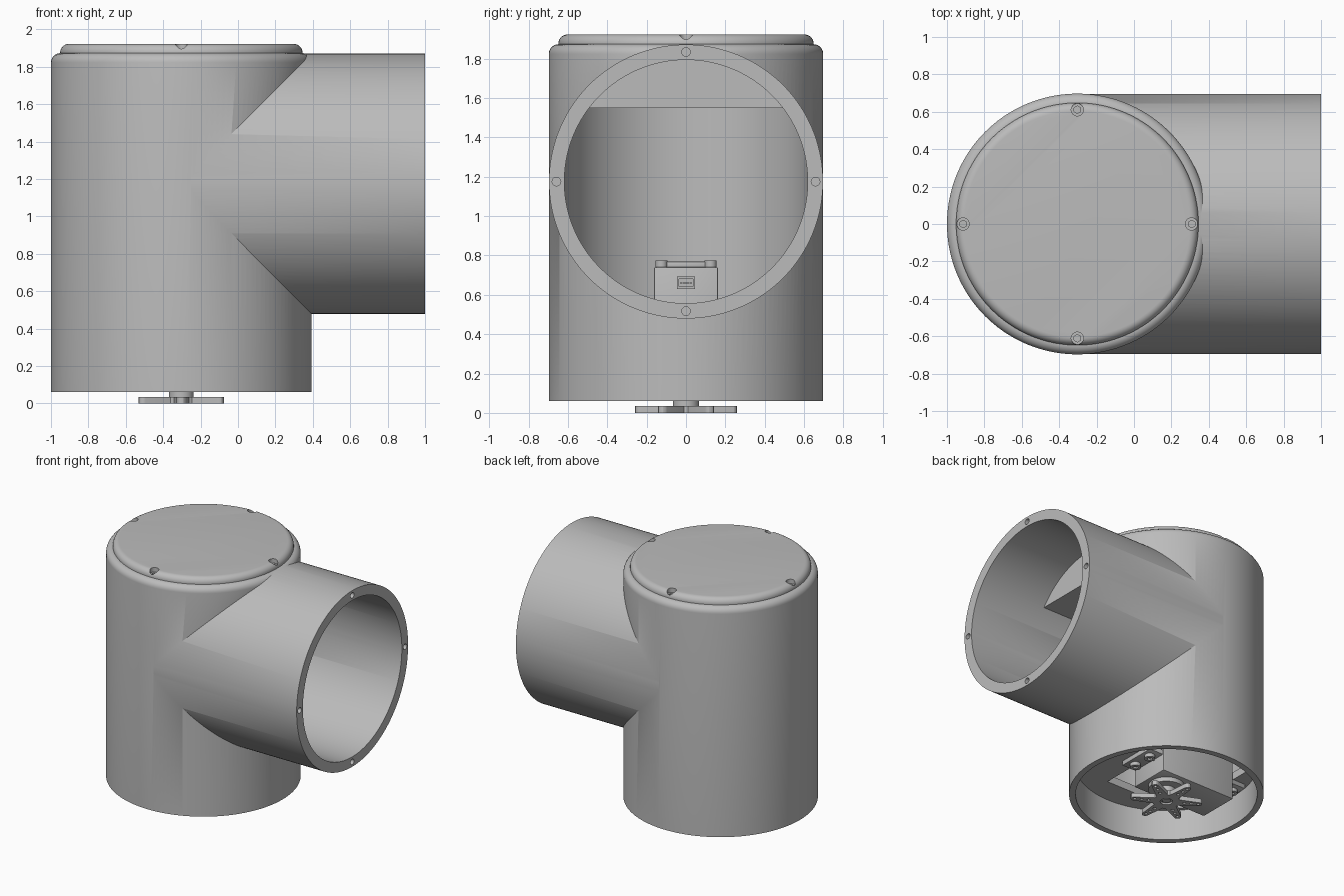
import bpy, bmesh, math
from mathutils import Matrix, Vector

if "Cube" in bpy.data.objects:
    bpy.data.objects.remove(bpy.data.objects["Cube"], do_unlink=True)

CX, PZ, R = -0.303, 1.175, 0.697      # body axis, pipe axis height, outer radius

grey = bpy.data.materials.new("plain grey")
grey.use_nodes = True
grey.diffuse_color = (0.5, 0.5, 0.5, 1)
grey.node_tree.nodes["Principled BSDF"].inputs["Base Color"].default_value = (0.5, 0.5, 0.5, 1)


def make(name, bm):
    bmesh.ops.recalc_face_normals(bm, faces=bm.faces)
    me = bpy.data.meshes.new(name)
    bm.to_mesh(me)
    bm.free()
    me.materials.append(grey)
    ob = bpy.data.objects.new(name, me)
    bpy.context.scene.collection.objects.link(ob)
    return ob


def add_cyl(bm, start, end, r, n=32):
    a, b = Vector(start), Vector(end)
    turn = (b - a).to_track_quat('Z', 'Y').to_matrix().to_4x4()
    bmesh.ops.create_cone(bm, cap_ends=True, segments=n, radius1=r, radius2=r,
                          depth=(b - a).length, matrix=Matrix.Translation((a + b) / 2) @ turn)


def cyl(name, start, end, r, n=32):
    return cyls(name, [(start, end)], r, n)


def cyls(name, pairs, r, n=32):
    bm = bmesh.new()
    for a, b in pairs:
        add_cyl(bm, a, b, r, n)
    return make(name, bm)


def box(name, lo, hi, bevel=0.0):
    bm = bmesh.new()
    lo, hi = Vector(lo), Vector(hi)
    bmesh.ops.create_cube(bm, size=1, matrix=Matrix.Translation((lo + hi) / 2)
                          @ Matrix.Diagonal((*(hi - lo), 1)))
    if bevel:
        bmesh.ops.bevel(bm, geom=bm.edges[:], offset=bevel, segments=2, affect='EDGES', profile=0.5)
    return make(name, bm)


def lathe(name, profile, n=144):
    """Closed solid turned about the body axis from (radius, z) points."""
    bm = bmesh.new()
    rings = [[bm.verts.new((CX + r * math.cos(math.tau * i / n), r * math.sin(math.tau * i / n), z))
              for i in range(n)] for r, z in profile]
    for a, b in zip(rings, rings[1:]):
        for i in range(n):
            j = (i + 1) % n
            bm.faces.new((a[i], a[j], b[j], b[i]))
    bm.faces.new(rings[0])
    bm.faces.new(rings[-1])
    return make(name, bm)


def rounded(r, z0, z1, f, steps=7):
    """Profile of a disc whose top edge has a fillet."""
    arc = [math.pi / 2 * i / steps for i in range(steps + 1)]
    return [(r, z0)] + [(r - f + f * math.cos(t), z1 - f + f * math.sin(t)) for t in arc]


def combine(ob, tool, operation='DIFFERENCE'):
    mod = ob.modifiers.new("combine", 'BOOLEAN')
    mod.operation, mod.object, mod.solver = operation, tool, 'EXACT'
    dg = bpy.context.evaluated_depsgraph_get()
    me = bpy.data.meshes.new_from_object(ob.evaluated_get(dg))
    ob.modifiers.clear()
    ob.data = me
    bpy.data.objects.remove(tool, do_unlink=True)


quarter = [(1, 0), (0, 1), (-1, 0), (0, -1)]

# Elbow housing: upright body joined to a side pipe of the same size
housing = lathe("elbow_housing", rounded(R, 0.06, 1.873, 0.05))
combine(housing, cyl("pipe", (-0.25, 0, PZ), (1, 0, PZ), R - 0.001, 144), 'UNION')

# Hollow: side bore stops at a flat wall above the ceiling
bore = cyl("pipe_bore", (-0.25, 0, PZ), (1.1, 0, PZ), 0.618, 144)
combine(bore, box("wall_block", (-1, -1, 1.55), (0.43, 1, 2)))
combine(housing, bore)
combine(housing, cyl("body_bore", (CX, 0, 0.25), (CX, 0, 1.55), 0.62, 144))
combine(housing, cyl("foot_bore", (CX, 0, 0), (CX, 0, 0.3), 0.65, 144))
combine(housing, cyls("flange_holes", [((0.9, 0.658 * a, PZ + 0.658 * b), (1.1, 0.658 * a, PZ + 0.658 * b))
                                       for a, b in quarter], 0.022, 20))

# Lid with four screw recesses on its rim
lid = lathe("lid", rounded(0.648, 1.868, 1.922, 0.045))
spots = [(CX + 0.611 * a, 0.611 * b) for a, b in quarter]
combine(lid, cyls("recesses", [((x, y, 1.887), (x, y, 2)) for x, y in spots], 0.033, 24))
combine(lid, cyls("sockets", [((x, y, 1.875), (x, y, 1.9)) for x, y in spots], 0.02, 6))

# Mounting shelf inside the foot, open around the servo
shelf = cyl("servo_shelf", (CX, 0, 0.3), (CX, 0, 0.36), 0.64, 96)
combine(shelf, box("opening", (-0.80, -0.45, 0.2), (-0.13, 0.45, 0.5)))

# Servo motor
box("servo_body", (-0.79, -0.163, 0.13), (-0.14, 0.163, 0.74), 0.008)
box("servo_back_cover", (-0.76, -0.1, 0.735), (-0.17, 0.1, 0.768), 0.006)
corners = [(x, y) for x in (-0.75, -0.18) for y in (-0.125, 0.125)]
cyls("servo_case_screws", [((x, y, 0.735), (x, y, 0.775)) for x, y in corners], 0.03, 24)
tabs = box("servo_tabs", (-0.91, -0.155, 0.262), (-0.02, 0.155, 0.3), 0.005)
tab_spots = [(x, y) for x in (-0.85, -0.08) for y in (-0.08, 0.08)]
screws = cyls("tab_screws", [((x, y, 0.235), (x, y, 0.28)) for x, y in tab_spots], 0.038, 24)
combine(screws, cyls("screw_sockets", [((x, y, 0.2), (x, y, 0.25)) for x, y in tab_spots], 0.02, 6))

# Cable socket on the servo
socket = box("cable_socket", (-0.15, -0.046, 0.63), (-0.125, 0.046, 0.692))
combine(socket, box("socket_cut", (-0.136, -0.036, 0.642), (-0.1, 0.036, 0.68)))
cyls("socket_pins", [((-0.145, y, 0.66), (-0.127, y, 0.66)) for y in (-0.024, -0.008, 0.008, 0.024)], 0.006, 8)

# Output boss, shaft and six armed horn
cyl("output_boss", (CX, 0, 0.095), (CX, 0, 0.14), 0.13, 48)
cyl("output_shaft", (CX, 0, 0.02), (CX, 0, 0.11), 0.066, 40)
bm = bmesh.new()
outline = []
for k in range(6):
    t = math.pi / 2 + k * math.pi / 3
    arm = [(0.09, -0.04)] + [(0.235 + 0.025 * math.cos(a), 0.025 * math.sin(a))
                             for a in [math.radians(d) for d in range(-90, 91, 30)]] + [(0.09, 0.04)]
    outline += [bm.verts.new((CX + u * math.cos(t) - v * math.sin(t),
                              u * math.sin(t) + v * math.cos(t), 0)) for u, v in arm]
face = bm.faces.new(outline)
up = bmesh.ops.extrude_face_region(bm, geom=[face])
bmesh.ops.translate(bm, vec=(0, 0, 0.035), verts=[v for v in up["geom"] if isinstance(v, bmesh.types.BMVert)])
horn = make("servo_horn", bm)
holes = [(CX + r * math.cos(k * math.pi / 3 + math.pi / 2), r * math.sin(k * math.pi / 3 + math.pi / 2))
         for k in range(6) for r in (0.13, 0.18, 0.23)]
combine(horn, cyls("horn_holes", [((x, y, -0.1), (x, y, 0.1)) for x, y in holes], 0.012, 12))
combine(horn, cyl("hub_recess", (CX, 0, -0.1), (CX, 0, 0.015), 0.045, 32))
cyl("horn_screw", (CX, 0, 0.006), (CX, 0, 0.03), 0.03, 24)

# Smooth shading with crisp edges
bpy.ops.object.select_all(action='DESELECT')
for ob in bpy.context.scene.objects:
    if ob.type == 'MESH':
        ob.select_set(True)
        bpy.context.view_layer.objects.active = ob
bpy.ops.object.shade_smooth_by_angle(angle=math.radians(30))
